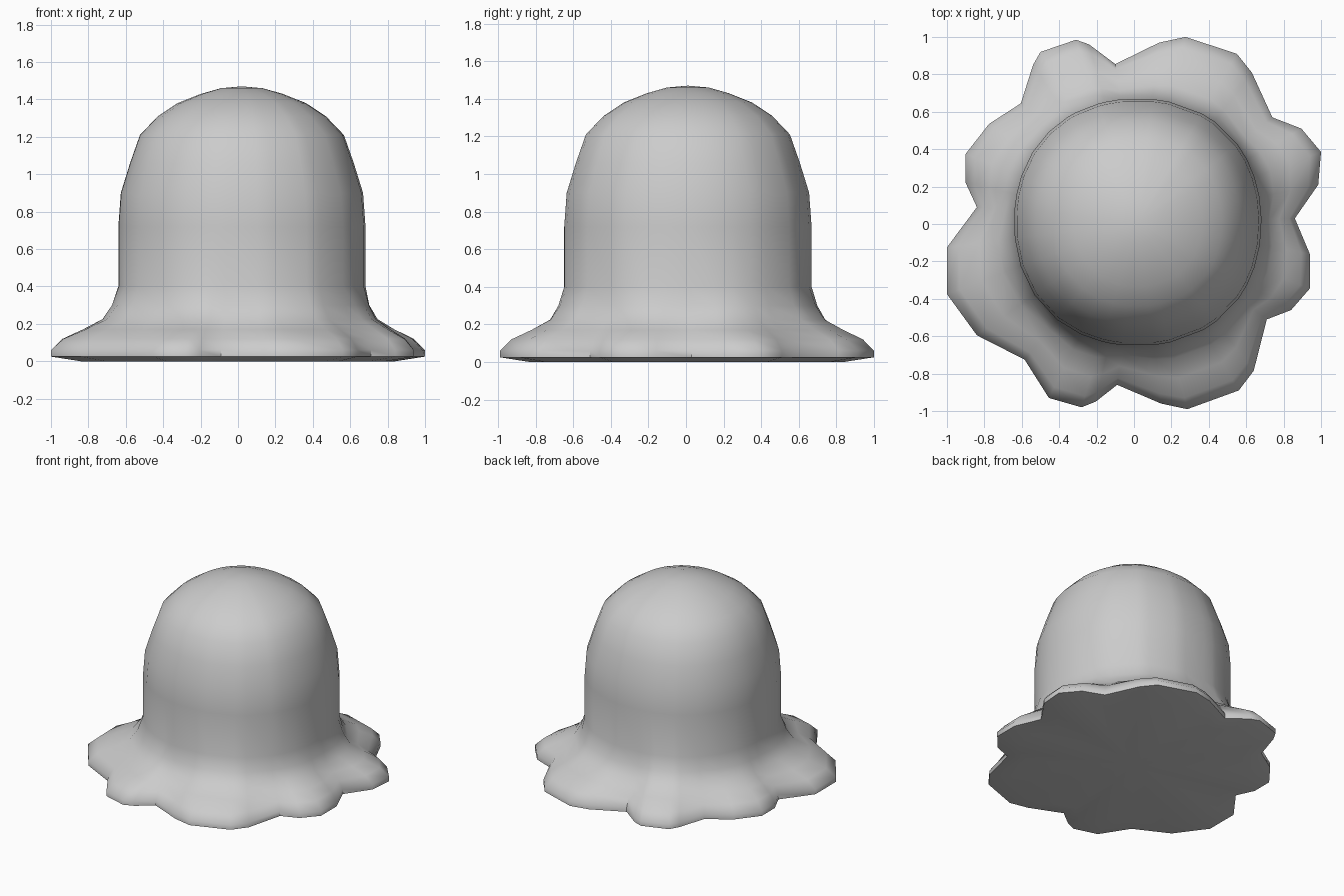
import bpy, bmesh, math

if "Cube" in bpy.data.objects:
    bpy.data.objects.remove(bpy.data.objects["Cube"])

CX, CY = 0.02, 0.01  # centre of the domed body

# Scalloped brim outline, seen from above
OUTLINE = [
    (-0.10, 0.855), (0.135, 0.97), (0.275, 1.0), (0.55, 0.91), (0.63, 0.81),
    (0.74, 0.57), (0.895, 0.51), (1.0, 0.385), (0.985, 0.21), (0.86, 0.03),
    (0.94, -0.16), (0.94, -0.345), (0.84, -0.46), (0.71, -0.51), (0.64, -0.785),
    (0.56, -0.89), (0.285, -0.99), (0.145, -0.96), (-0.09, -0.86), (-0.205, -0.95),
    (-0.28, -0.98), (-0.455, -0.93), (-0.585, -0.725), (-0.84, -0.595),
    (-1.0, -0.375), (-1.0, -0.125), (-0.84, 0.09), (-0.90, 0.22), (-0.90, 0.375),
    (-0.775, 0.535), (-0.605, 0.645), (-0.54, 0.85), (-0.50, 0.92),
    (-0.31, 0.985), (-0.24, 0.96)]

# Brim rings: (blend from body circle to outline, z)
BRIM = [(1.0, 0.025), (1.0, 0.06), (0.83, 0.12), (0.53, 0.17), (0.24, 0.225), (0.1, 0.3)]
# Body rings: (share of body radius, z)
BODY = [(1.0, 0.4), (1.0, 0.72), (0.98, 0.9), (0.905, 1.06), (0.825, 1.21),
        (0.68, 1.31), (0.52, 1.38), (0.33, 1.43), (0.17, 1.46)]

bm = bmesh.new()


def body_point(p, share):
    a = math.atan2(p[1] - CY, p[0] - CX)
    r = share * (0.67 - 0.008 * math.cos(4 * a))
    return CX + r * math.cos(a), CY + r * math.sin(a)


def brim_point(p, t):
    bx, by = body_point(p, 1.0)
    return bx + (p[0] - bx) * t, by + (p[1] - by) * t


def add_ring(point, amount, z):
    return [bm.verts.new((*point(p, amount), z)) for p in OUTLINE]


# Underside, brim and dome as one stack of rings
rings = [[bm.verts.new((p[0] * 0.84, p[1] * 0.84, 0)) for p in OUTLINE]]
rings += [add_ring(brim_point, t, z) for t, z in BRIM]
rings += [add_ring(body_point, s, z) for s, z in BODY]
n = len(OUTLINE)
for low, high in zip(rings, rings[1:]):
    for i in range(n):
        j = (i + 1) % n
        bm.faces.new((low[i], low[j], high[j], high[i]))

# Close the crown and the underside
for ring, pos in ((rings[-1], (CX, CY, 1.47)), (rings[0], (0, 0, 0))):
    centre = bm.verts.new(pos)
    for i in range(n):
        bm.faces.new((ring[i], ring[(i + 1) % n], centre))

bmesh.ops.recalc_face_normals(bm, faces=bm.faces)
mesh = bpy.data.meshes.new("draped_dome")
bm.to_mesh(mesh)
bm.free()
obj = bpy.data.objects.new("draped_dome", mesh)
bpy.context.collection.objects.link(obj)
bpy.context.view_layer.objects.active = obj
obj.select_set(True)
bpy.ops.object.shade_smooth_by_angle(angle=math.radians(50))
